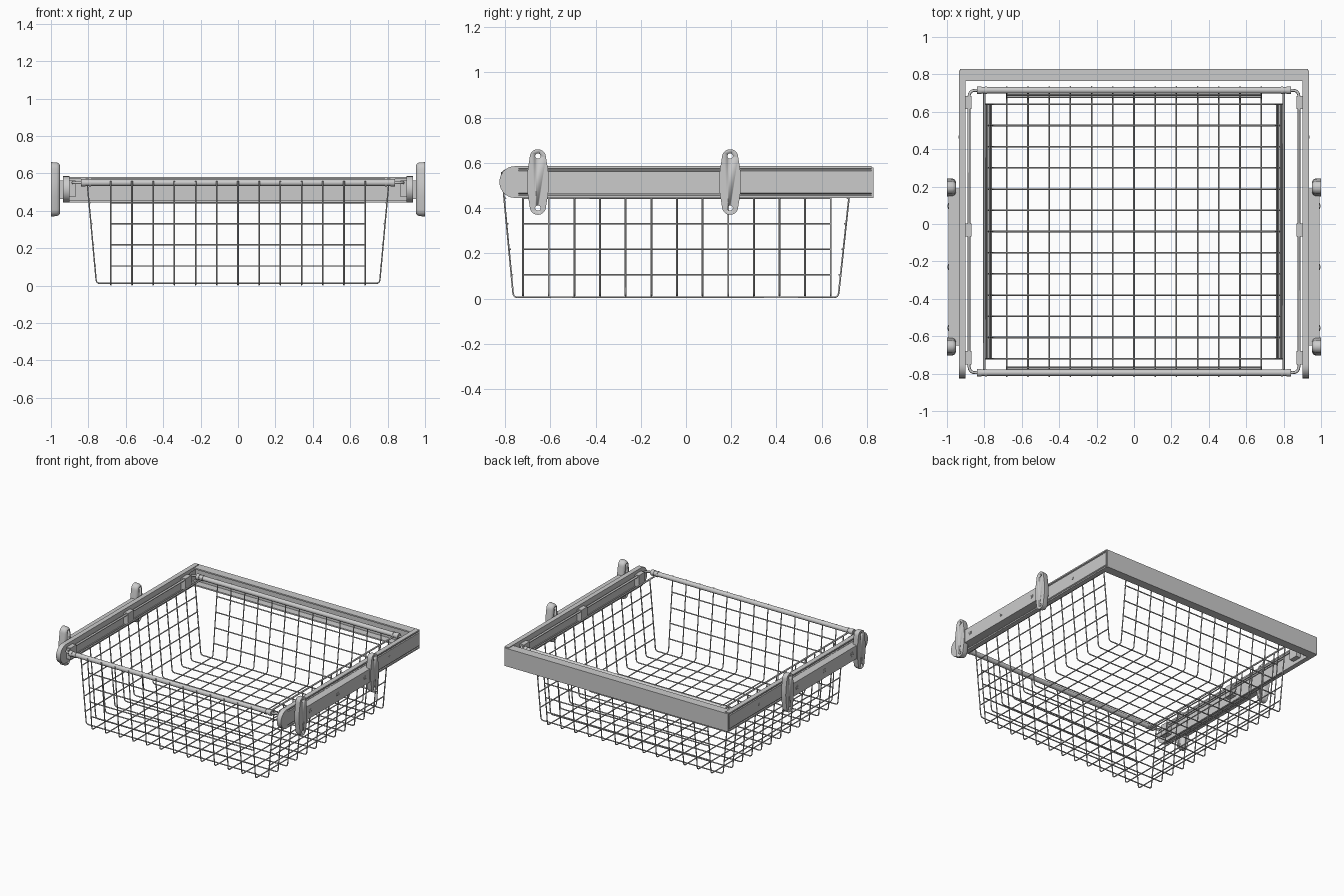
import bpy, bmesh, math
from mathutils import Vector, Matrix

if "Cube" in bpy.data.objects:
    bpy.data.objects.remove(bpy.data.objects["Cube"])


def finish(bm, name, smooth=False):
    bmesh.ops.recalc_face_normals(bm, faces=bm.faces[:])
    me = bpy.data.meshes.new(name)
    bm.to_mesh(me)
    bm.free()
    ob = bpy.data.objects.new(name, me)
    bpy.context.collection.objects.link(ob)
    if smooth:
        bpy.ops.object.select_all(action='DESELECT')
        bpy.context.view_layer.objects.active = ob
        ob.select_set(True)
        bpy.ops.object.shade_smooth_by_angle(angle=math.radians(40))
    return ob


def prism(name, pts, axis, a, b, smooth=False):
    """Extrude a closed 2D outline along x (y,z points) or y (x,z points)."""
    place = (lambda p, t: (t, p[0], p[1])) if axis == 'x' else (lambda p, t: (p[0], t, p[1]))
    bm = bmesh.new()
    r0 = [bm.verts.new(place(p, a)) for p in pts]
    r1 = [bm.verts.new(place(p, b)) for p in pts]
    n = len(pts)
    bm.faces.new(r0)
    bm.faces.new(r1)
    for i in range(n):
        bm.faces.new((r0[i], r0[(i + 1) % n], r1[(i + 1) % n], r1[i]))
    return finish(bm, name, smooth)


def box(name, x, y, z):
    return prism(name, [(y[0], z[0]), (y[1], z[0]), (y[1], z[1]), (y[0], z[1])], 'x', *x)


def rod_x(name, x0, x1, y, z, r, segs=16):
    bm = bmesh.new()
    m = Matrix.Translation(((x0 + x1) / 2, y, z)) @ Matrix.Rotation(math.pi / 2, 4, 'Y')
    bmesh.ops.create_cone(bm, cap_ends=True, segments=segs, radius1=r, radius2=r,
                          depth=abs(x1 - x0), matrix=m)
    return finish(bm, name, True)


def wires(name, paths, r, fillet=0.02):
    """Round wires along polylines, with inner corners rounded."""
    cu = bpy.data.curves.new(name, 'CURVE')
    cu.dimensions = '3D'
    cu.bevel_depth = r
    cu.bevel_resolution = 1
    cu.use_fill_caps = True
    for path in paths:
        p = [Vector(q) for q in path]
        out = [p[0]]
        for i in range(1, len(p) - 1):
            a = p[i] + (p[i - 1] - p[i]).normalized() * fillet
            c = p[i] + (p[i + 1] - p[i]).normalized() * fillet
            for k in range(5):
                t = k / 4
                out.append(a * (1 - t) ** 2 + p[i] * 2 * t * (1 - t) + c * t * t)
        out.append(p[-1])
        sp = cu.splines.new('POLY')
        sp.points.add(len(out) - 1)
        for pt, q in zip(sp.points, out):
            pt.co = (*q, 1)
    ob = bpy.data.objects.new(name, cu)
    bpy.context.collection.objects.link(ob)
    return ob


# Basket wire grid: U-shaped wires both ways plus horizontal wall wires
R = 0.0042
STEP = 1.36 / 12
xs = [-0.68 + STEP * i for i in range(13)]
ys = [-0.72 + STEP * i for i in range(13)]
heights = [0.105, 0.218, 0.331, 0.444]
wires('basket_lengthwise_wires',
      [[(x, -0.815, 0.56), (x, -0.763, 0.005), (x, 0.673, 0.005), (x, 0.733, 0.56)] for x in xs], R)
wires('basket_crosswise_wires',
      [[(-0.805, y, 0.535), (-0.757, y, 0.012), (0.757, y, 0.012), (0.805, y, 0.535)] for y in ys], R)
rings = []
for z in heights:
    t = z / 0.555
    xw, yf, yb = 0.753 + 0.048 * t, -0.757 - 0.052 * t, 0.667 + 0.058 * t
    rings += [[(-0.68, yf, z), (0.68, yf, z)], [(-0.68, yb, z), (0.68, yb, z)]]
    rings += [[(s * xw, -0.72, z), (s * xw, 0.64, z)] for s in (-1, 1)]
wires('basket_wall_wires', rings, R)

# Top frame: front and back tubes with end collars
Y0, Y1, ZT = -0.795, 0.715, 0.55
for label, y in (('front', Y0), ('back', Y1)):
    rod_x(label + '_tube', -0.84, 0.84, y, ZT, 0.0175)
    for s in (-1, 1):
        rod_x(label + '_collar', s * 0.815, s * 0.84, y, ZT, 0.021)
        rod_x(label + '_inner_collar', s * 0.785, s * 0.797, y, ZT, 0.021)

# Brackets: outline is a wide waist tapering to rounded ends
arc = [(0.036 * math.cos(a), 0.109 + 0.036 * math.sin(a))
       for a in [math.pi * i / 10 for i in range(11)]]
outline = [(0.047, -0.04), (0.049, 0), (0.047, 0.04)] + arc
outline += [(-y, -z) for y, z in outline]


def bracket(s, yc, zc=0.515):
    bm = bmesh.new()
    layers = []
    for x, k, kz in ((1.0, 1, 1), (0.97, 0.98, 0.99), (0.958, 0.85, 0.955), (0.951, 0.6, 0.88)):
        layers.append([bm.verts.new((s * x, yc + y * k, zc + z * kz)) for y, z in outline])
    n = len(outline)
    bm.faces.new(layers[0])
    bm.faces.new(layers[-1])
    for a, b in zip(layers, layers[1:]):
        for i in range(n):
            bm.faces.new((a[i], a[(i + 1) % n], b[(i + 1) % n], b[i]))
    ob = finish(bm, 'wall_bracket', True)
    # screw holes
    for dz in (-0.115, 0.115):
        cut = rod_x('bracket_hole_cutter', s * 0.9, s * 1.1, yc, zc + dz, 0.012)
        cut.hide_render = True
        cut.hide_viewport = False
        mod = ob.modifiers.new('hole', 'BOOLEAN')
        mod.object = cut
        mod.operation = 'DIFFERENCE'
        mod.solver = 'EXACT'
        bpy.context.view_layer.objects.active = ob
        bpy.ops.object.modifier_apply(modifier=mod.name)
        bpy.data.objects.remove(cut)


# Half of the slide rail section (x, height above centre), mirrored below
half = [(0.926, 0.05), (0.918, 0.055), (0.912, 0.055), (0.912, 0.045), (0.900, 0.045), (0.900, 0.070),
        (0.935, 0.070), (0.935, 0.060), (0.929, 0.057), (0.929, 0.053), (0.935, 0.049)]
section = half + [(x, -z) for x, z in reversed(half)]

for s in (-1, 1):
    # slide rail with inner runner and rounded front cap
    prism('side_rail', [(s * x, 0.515 + z) for x, z in section], 'y', -0.75, 0.82)
    box('inner_runner', sorted((s * 0.904, s * 0.912)), (-0.75, 0.72), (0.472, 0.558))
    cap = [(-0.74, 0.445), (-0.74, 0.585)]
    cap += [(-0.757 - 0.068 * math.sin(a), 0.515 + 0.070 * math.cos(a))
            for a in [math.pi * i / 14 for i in range(15)]]
    prism('rail_front_cap', cap, 'x', s * 0.90, s * 0.935, True)

    # mounting strip, its screws and the two wall brackets
    box('mounting_strip', sorted((s * 0.93, s * 0.992)), (-0.65, 0.19), (0.462, 0.562))
    for y in (-0.555, -0.23, 0.095):
        rod_x('strip_screw', s * 0.985, s * 0.995, y, 0.515, 0.016)
        rod_x('strip_screw_core', s * 0.985, s * 0.998, y, 0.515, 0.008)
    rod_x('rail_screw', s * 0.92, s * 0.938, 0.465, 0.515, 0.009)
    for y in (-0.655, 0.195):
        bracket(s, y)

    # side frame rod, basket edge rod and clips holding the frame to the runner
    wires('side_frame_rod', [[(s * 0.82, Y0, ZT), (s * 0.882, Y0, ZT),
                              (s * 0.882, Y1, ZT), (s * 0.82, Y1, ZT)]], 0.008, 0.035)
    wires('basket_edge_rod', [[(s * 0.80, Y0, 0.54), (s * 0.80, Y1, 0.54)]], 0.006)
    for y in (-0.715, -0.032, 0.65):
        box('frame_clip', sorted((s * 0.868, s * 0.906)), (y - 0.035, y + 0.035), (0.475, 0.562))

# Back cross beam: channel open towards the basket
beam = [(0.765, 0.58), (0.83, 0.58), (0.83, 0.445), (0.765, 0.445), (0.765, 0.455),
        (0.82, 0.455), (0.82, 0.57), (0.765, 0.57)]
prism('back_beam', beam, 'x', -0.93, 0.93)
